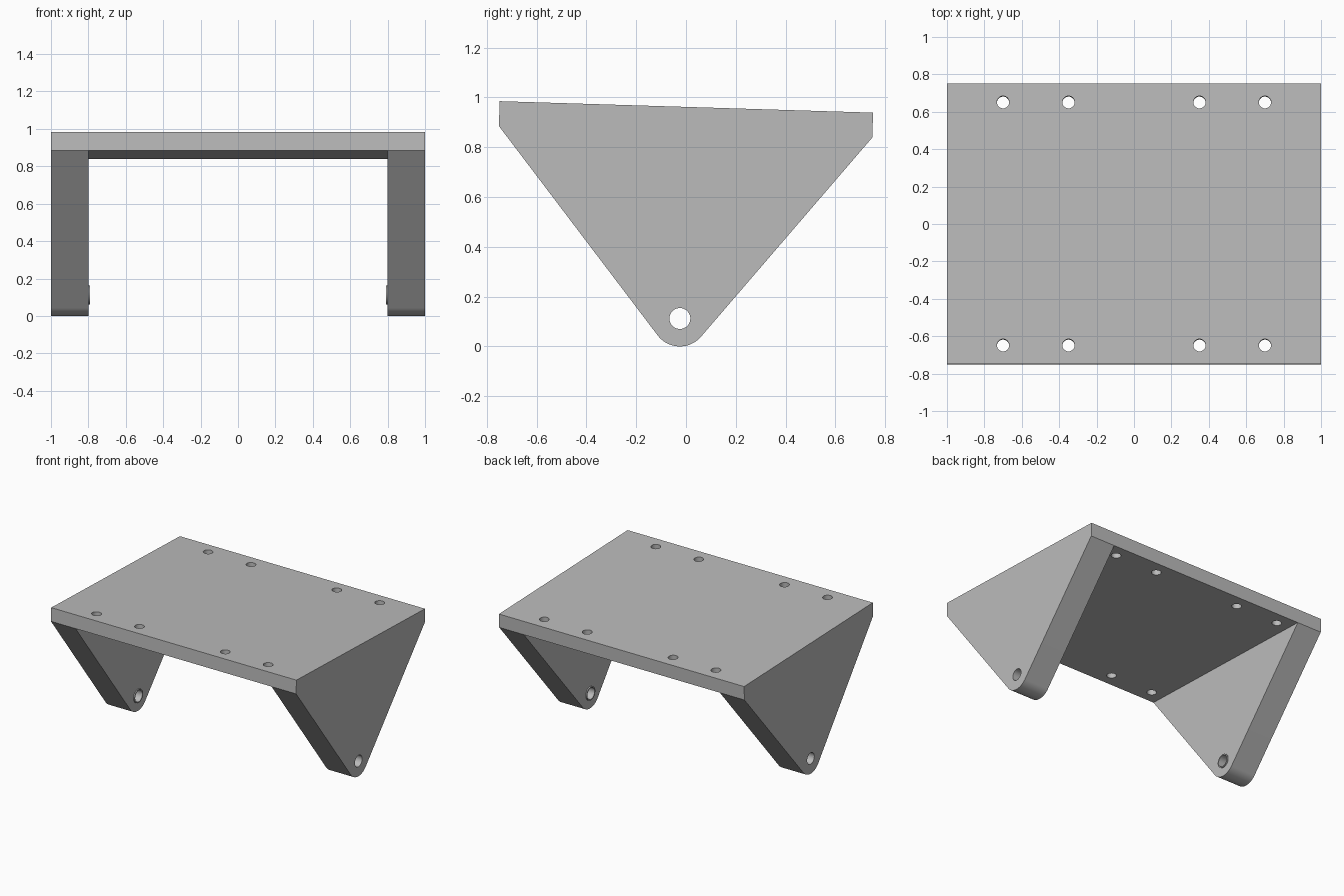
import bpy, math
from mathutils import Matrix

if "Cube" in bpy.data.objects:
    bpy.data.objects.remove(bpy.data.objects["Cube"])

grey = bpy.data.materials.new("grey metal")
grey.diffuse_color = (0.5, 0.5, 0.5, 1)
grey.use_nodes = True
grey.node_tree.nodes["Principled BSDF"].inputs["Base Color"].default_value = grey.diffuse_color

# The whole bracket leans slightly; local origin is the centre of the plate top
TILT = Matrix.Translation((0, 0.0015, 0.9616)) @ Matrix.Rotation(math.radians(-1.76), 4, 'X')
SIDE = Matrix(((0, 0, 1, 0), (1, 0, 0, 0), (0, 1, 0, 0), (0, 0, 0, 1)))  # profile xy -> yz
HUB = (0, -0.85)
HUB_R = 0.112
BORE_R = 0.042


def circle(c, r, n=40):
    return [(c[0] + r * math.cos(2 * math.pi * i / n),
             c[1] + r * math.sin(2 * math.pi * i / n)) for i in range(n)]


def slab(name, loops, thickness, matrix):
    """Extrude an outline (first loop) with holes (other loops)."""
    cu = bpy.data.curves.new(name, 'CURVE')
    cu.dimensions = '2D'
    cu.fill_mode = 'BOTH'
    cu.extrude = thickness / 2
    for pts in loops:
        s = cu.splines.new('POLY')
        s.points.add(len(pts) - 1)
        for p, (x, y) in zip(s.points, pts):
            p.co = (x, y, 0, 1)
        s.use_cyclic_u = True
    cu.materials.append(grey)
    ob = bpy.data.objects.new(name, cu)
    bpy.context.collection.objects.link(ob)
    ob.matrix_world = TILT @ matrix
    bpy.ops.object.select_all(action='DESELECT')
    ob.select_set(True)
    bpy.context.view_layer.objects.active = ob
    bpy.ops.object.convert(target='MESH')
    bpy.ops.object.shade_smooth_by_angle(angle=math.radians(25))
    return ob


# Top plate with two rows of bolt holes
holes = [circle((x, y), 0.033, 32) for x in (-0.7, -0.35, 0.35, 0.7) for y in (-0.65, 0.65)]
slab("top_plate", [[(-1, -0.75), (1, -0.75), (1, 0.75), (-1, 0.75)]] + holes,
     0.1, Matrix.Translation((0, 0, -0.05)))

# Triangular leg outline, its sides tangent to the rounded hub
slant = math.atan2(0.75, 0.75) + math.asin(HUB_R / math.hypot(0.75, 0.75))
a0, a1 = -math.pi / 2 - (math.pi / 2 - slant), -slant
a0, a1 = -math.pi / 2 - (math.pi / 2 - (math.pi / 2 - slant)) + 0, -math.pi / 2 + slant
arc = [(HUB[0] + HUB_R * math.cos(a0 + (a1 - a0) * i / 24),
        HUB[1] + HUB_R * math.sin(a0 + (a1 - a0) * i / 24)) for i in range(25)]
outline = [(0.75, -0.1), (-0.75, -0.1)] + arc

# Legs, with a thin raised collar around the pivot bore on the inner faces
for side, sx in (("left", -1), ("right", 1)):
    slab(side + "_leg", [outline, circle(HUB, BORE_R)], 0.2,
         Matrix.Translation((sx * 0.9, 0, 0)) @ SIDE)
    slab(side + "_pivot_collar", [circle(HUB, 0.05), circle(HUB, BORE_R)], 0.008,
         Matrix.Translation((sx * 0.796, 0, 0)) @ SIDE)
